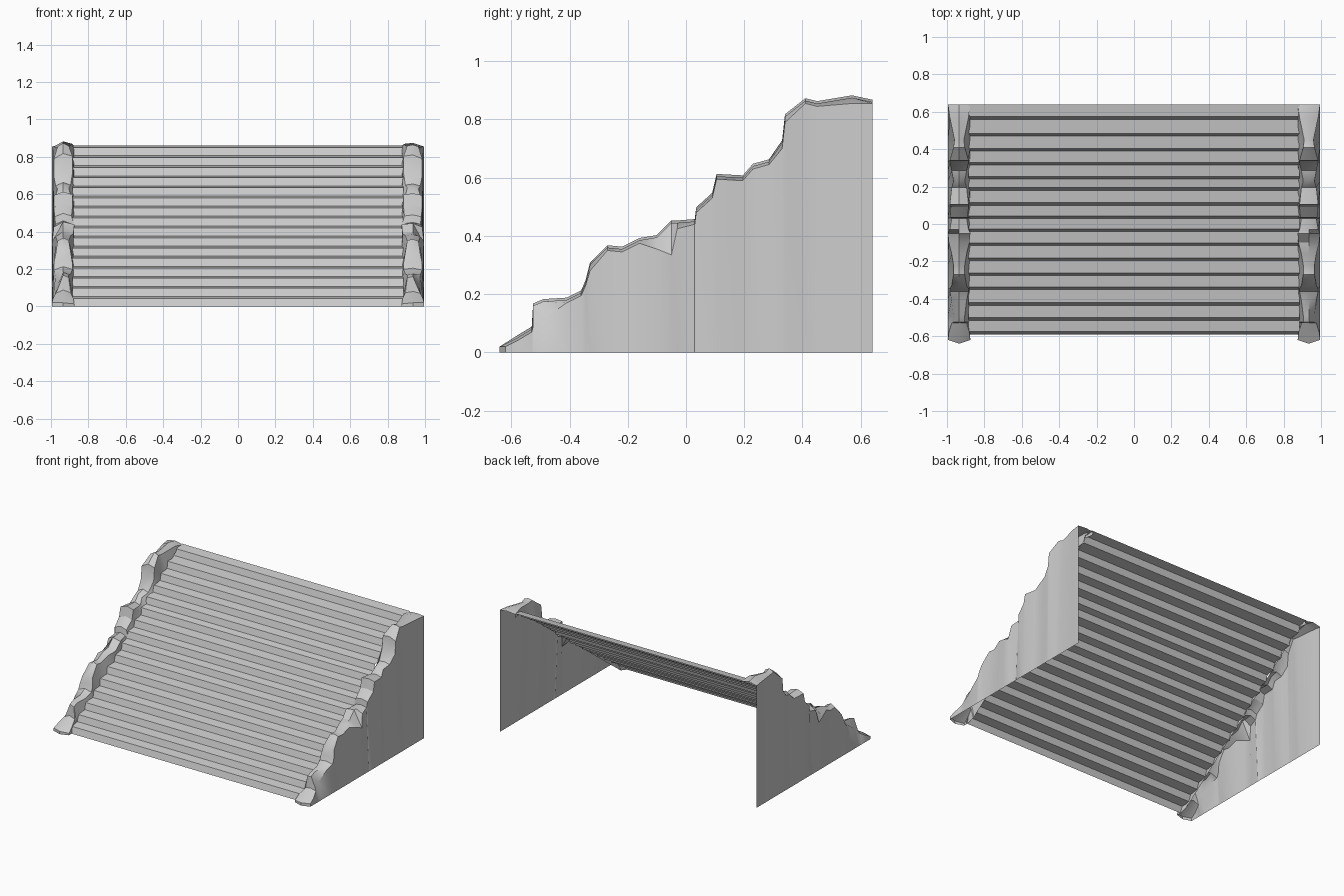
import bpy
import bmesh

default_cube = bpy.data.objects.get("Cube")
if default_cube:
    bpy.data.objects.remove(default_cube, do_unlink=True)

# One plain stone colour for everything
stone = bpy.data.materials.new("stone grey")
stone.use_nodes = True
stone_colour = (0.6, 0.6, 0.6, 1)
stone.diffuse_color = stone_colour
stone.node_tree.nodes["Principled BSDF"].inputs["Base Color"].default_value = stone_colour


def loft(name, rows, flip=False, smooth=False):
    """Join successive rows of points with a sheet of quads."""
    bm = bmesh.new()
    grid = [[bm.verts.new(point) for point in row] for row in rows]
    for row, next_row in zip(grid, grid[1:]):
        for i in range(len(row) - 1):
            corners = [row[i], row[i + 1], next_row[i + 1], next_row[i]]
            bm.faces.new(corners[::-1] if flip else corners)
    mesh = bpy.data.meshes.new(name)
    bm.to_mesh(mesh)
    bm.free()
    mesh.materials.append(stone)
    obj = bpy.data.objects.new(name, mesh)
    bpy.context.collection.objects.link(obj)
    if smooth:
        bpy.ops.object.select_all(action="DESELECT")
        obj.select_set(True)
        bpy.context.view_layer.objects.active = obj
        bpy.ops.object.shade_smooth_by_angle(angle=0.6)
    return obj


# Stair profile: leaning risers and slightly rising treads
riser_fronts = [-.59, -.515, -.435, -.35, -.275, -.195, -.115, -.04,
                .03, .1, .18, .24, .315, .39, .47, .56]
back_y, top_z = .64, .86
rise = top_z / len(riser_fronts)
lean, slope = .014, .01
profile = []
for step, y in enumerate(riser_fronts):
    profile.append((y, step * rise))
    profile.append((y + lean, (step + 1) * rise - slope))
profile.append((back_y, top_z))

# Two panels of steps meeting at a seam
seam_x, stair_edge = .313, .885
for name, x_min, x_max in (("stairs_wide_panel", -stair_edge, seam_x),
                           ("stairs_narrow_panel", seam_x, stair_edge)):
    loft(name, [[(x_min, y, z), (x_max, y, z)] for y, z in profile], flip=True)

# Rocky walls: y, crest height, crest half width, drop of the outer edge
wall_stations = [
    (-.62, .02, .06, .0), (-.58, .05, .055, .01), (-.53, .08, .04, .01),
    (-.525, .16, .03, .07), (-.49, .175, .03, .06), (-.41, .18, .04, .01),
    (-.36, .205, .05, .01), (-.345, .24, .05, .01), (-.33, .3, .04, .02),
    (-.27, .36, .03, .01), (-.22, .355, .03, .01), (-.16, .385, .04, .01),
    (-.1, .395, .055, .04), (-.05, .445, .06, .11), (-.03, .445, .05, .02),
    (.03, .45, .04, .01), (.035, .49, .045, .01), (.09, .54, .05, .01),
    (.105, .605, .05, .01), (.195, .6, .04, .01), (.23, .64, .03, .01),
    (.285, .655, .04, .01), (.33, .72, .05, .02), (.34, .81, .05, .02),
    (.41, .865, .03, .01), (.45, .855, .025, .01), (.57, .875, .05, .02),
    (back_y, .86, .06, .005),
]
wall_x, base_x, skirt_x = .935, .995, .877
pitch = top_z / (riser_fronts[-1] - riser_fronts[0])


def wall_section(side, station):
    """Outer foot, outer edge, crest, inner edge and inner skirt."""
    y, z, half, drop = station
    first = y == wall_stations[0][0]
    # The far crest is a little taller than its mirror twin
    crest = z + (.008 if side < 0 and not first else 0)
    nose_y = y - .02 if first else y
    stair_z = (y - riser_fronts[0]) * pitch
    skirt_z = max(0, min(stair_z, z) - .03)
    return [(side * base_x, y, 0),
            (side * (wall_x + half), y, z - drop),
            (side * wall_x, nose_y, crest),
            (side * (wall_x - half), y, z - .006),
            (side * skirt_x, y, skirt_z)]


for name, side in (("left_rock_wall", 1), ("right_rock_wall", -1)):
    sections = [wall_section(side, station) for station in wall_stations]
    # Blunt toe closing the front end down to the ground
    toe = [(x, y, 0) for x, y, z in sections[0]]
    loft(name, [toe] + sections, flip=side > 0, smooth=True)
